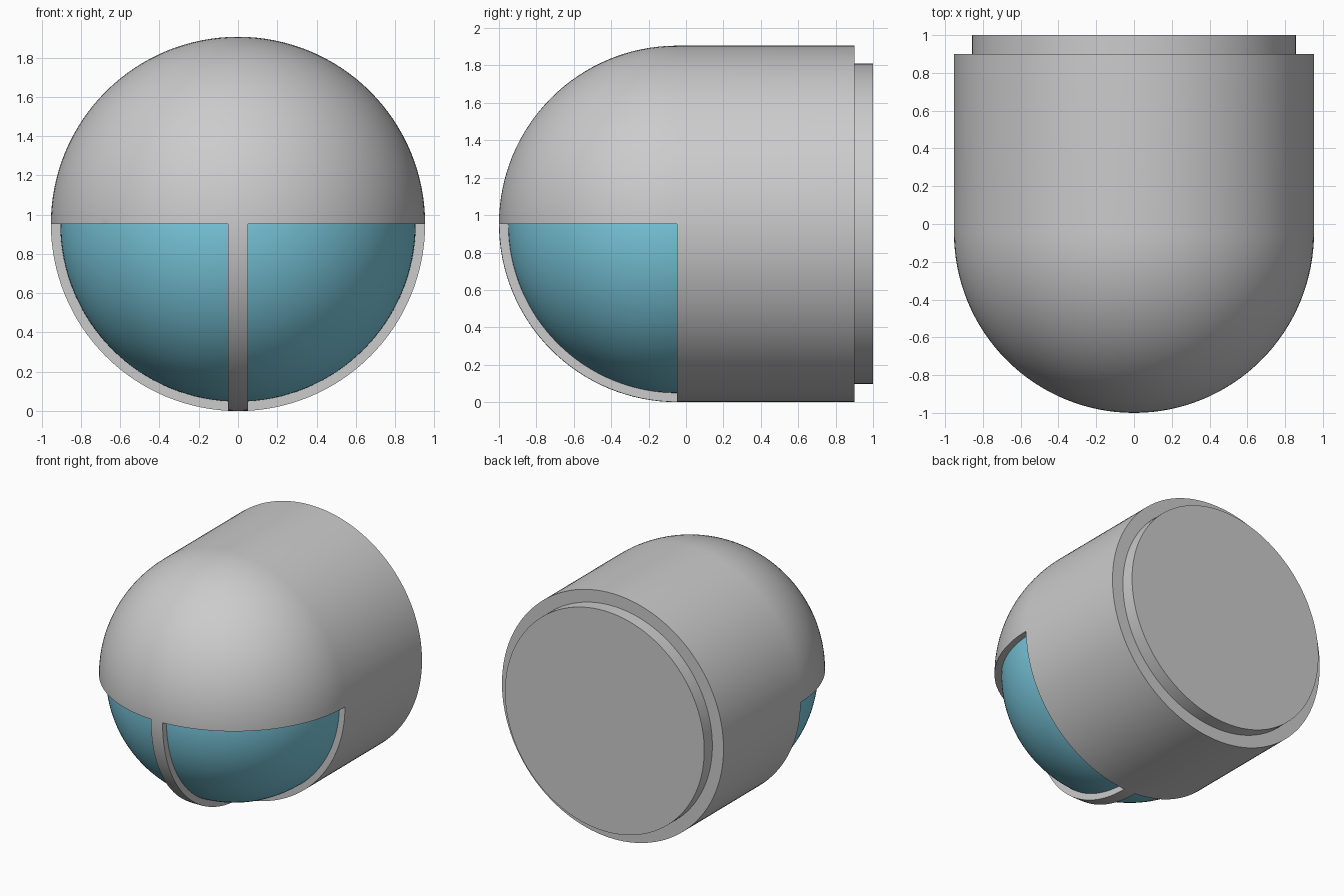
import bpy, bmesh, math
from mathutils import Matrix, Vector

if "Cube" in bpy.data.objects:
    bpy.data.objects.remove(bpy.data.objects["Cube"])

R, PLUG_R, GLASS_R = 0.953, 0.857, 0.905   # shell, rear plug, glass radii
CENTRE = Vector((0, -0.047, R))            # centre of the front dome
BAR = 0.05                                 # half width of the central bar


def make_object(name, bm):
    mesh = bpy.data.meshes.new(name)
    bmesh.ops.recalc_face_normals(bm, faces=bm.faces)
    bm.to_mesh(mesh)
    bm.free()
    obj = bpy.data.objects.new(name, mesh)
    bpy.context.collection.objects.link(obj)
    return obj


def smooth(obj):
    bpy.ops.object.select_all(action='DESELECT')
    obj.select_set(True)
    bpy.context.view_layer.objects.active = obj
    bpy.ops.object.shade_smooth_by_angle(angle=math.radians(30))


def lathe(name, profile, steps=128):
    """Revolve (radius, y) points around the horizontal axis of the body."""
    bm = bmesh.new()
    verts = [bm.verts.new((r, y, R)) for r, y in profile]
    edges = [bm.edges.new(pair) for pair in zip(verts, verts[1:])]
    bmesh.ops.spin(bm, geom=verts + edges, cent=CENTRE, axis=(0, 1, 0),
                   angle=math.tau, steps=steps)
    bmesh.ops.remove_doubles(bm, verts=bm.verts, dist=1e-4)
    return make_object(name, bm)


# Shell: round nose, straight barrel and stepped rear plug
arc = [(R * math.sin(i / 32 * math.pi / 2),
        CENTRE.y - R * math.cos(i / 32 * math.pi / 2)) for i in range(33)]
shell = lathe("shell", arc + [(R, 0.9), (PLUG_R, 0.9), (PLUG_R, 1.0), (0, 1.0)])

# Window openings: one box on each side of the central bar
bm = bmesh.new()
size = Vector((1.2, 1.2, 1.2))
for side in (-1, 1):
    pos = CENTRE + Vector((side * (BAR + size.x / 2), -size.y / 2, -size.z / 2))
    bmesh.ops.create_cube(bm, size=1, matrix=Matrix.Translation(pos) @ Matrix.Diagonal(size).to_4x4())
cutter = make_object("window_cutter", bm)
cutter.hide_render = True

cut = shell.modifiers.new("windows", 'BOOLEAN')
cut.operation = 'DIFFERENCE'
cut.solver = 'EXACT'
cut.object = cutter
bpy.context.view_layer.objects.active = shell
bpy.ops.object.modifier_apply(modifier=cut.name)
bpy.data.objects.remove(cutter)
smooth(shell)

# Glass: lower front quarter of a slightly smaller sphere, tucked into the shell
bm = bmesh.new()
bmesh.ops.create_uvsphere(bm, u_segments=128, v_segments=64, radius=GLASS_R,
                          matrix=Matrix.Translation(CENTRE))
for normal in (Vector((0, 0, 1)), Vector((0, 1, 0))):
    bmesh.ops.bisect_plane(bm, geom=bm.verts[:] + bm.edges[:] + bm.faces[:],
                           plane_co=CENTRE + normal * 0.015, plane_no=normal,
                           clear_outer=True)
bmesh.ops.holes_fill(bm, edges=[e for e in bm.edges if e.is_boundary])
glass = make_object("window_glass", bm)
mat = bpy.data.materials.new("blue_glass")
mat.diffuse_color = (0.2, 0.6, 0.75, 1)
mat.use_nodes = True
mat.node_tree.nodes["Principled BSDF"].inputs["Base Color"].default_value = mat.diffuse_color
glass.data.materials.append(mat)
smooth(glass)
